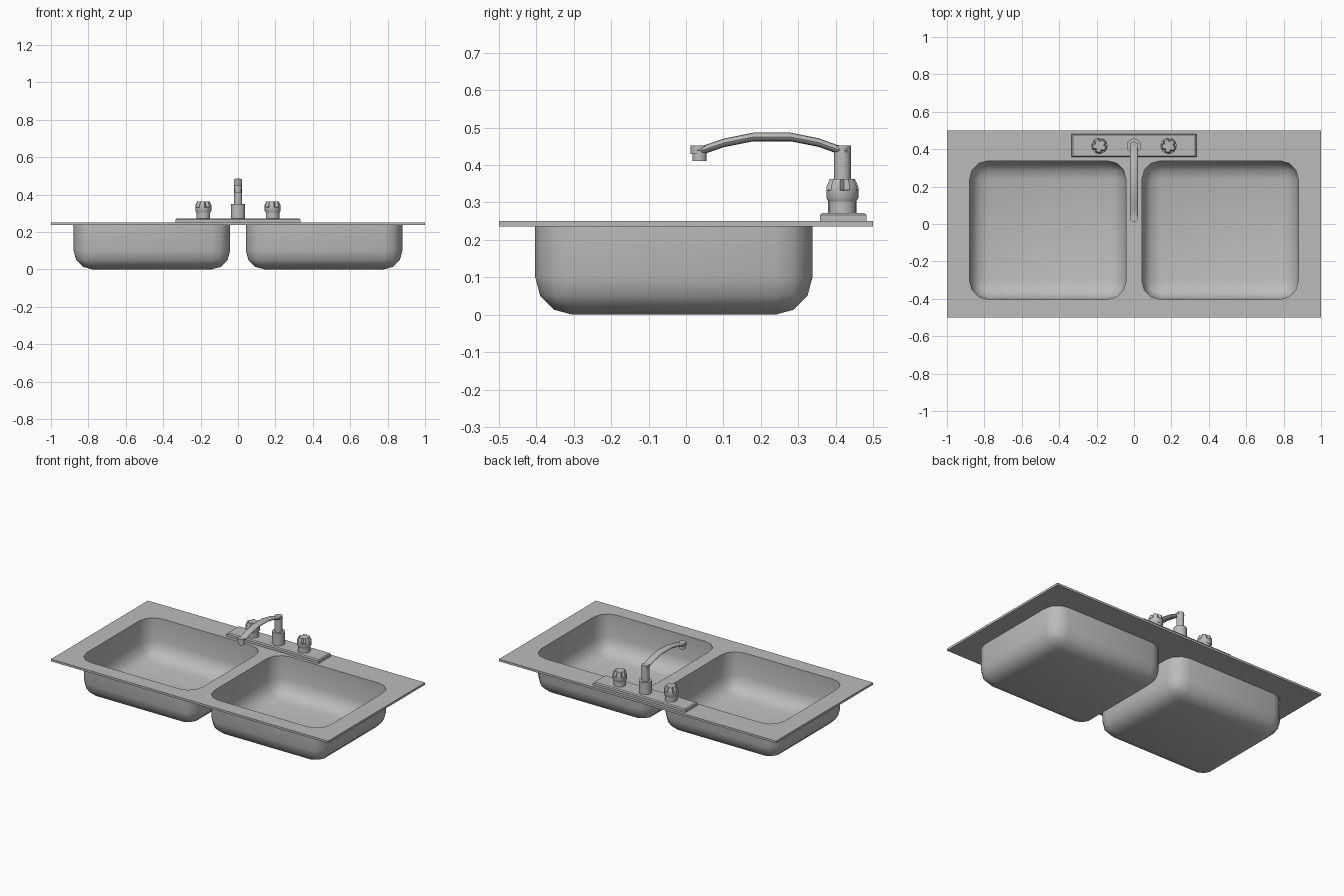
import bpy, bmesh, math
from mathutils import Vector

if "Cube" in bpy.data.objects:
    bpy.data.objects.remove(bpy.data.objects["Cube"], do_unlink=True)

steel = bpy.data.materials.new("steel grey")
steel.use_nodes = True
GREY = (0.5, 0.5, 0.5, 1)
steel.diffuse_color = GREY
steel.node_tree.nodes["Principled BSDF"].inputs["Base Color"].default_value = GREY

RIM_TOP, RIM_LOW = 0.25, 0.236
TAP_Y = 0.418


def finish(name, bm, angle=40):
    """Turn a bmesh into a grey object with sharp edges kept."""
    mesh = bpy.data.meshes.new(name)
    bm.to_mesh(mesh)
    bm.free()
    mesh.materials.append(steel)
    obj = bpy.data.objects.new(name, mesh)
    bpy.context.collection.objects.link(obj)
    bpy.ops.object.select_all(action="DESELECT")
    obj.select_set(True)
    bpy.context.view_layer.objects.active = obj
    bpy.ops.object.shade_smooth_by_angle(angle=math.radians(angle))
    return obj


def box(low, high):
    bm = bmesh.new()
    bmesh.ops.create_cube(bm, size=1)
    low, high = Vector(low), Vector(high)
    for v in bm.verts:
        v.co = (low + high) / 2 + v.co * (high - low)
    return bm


def skin(name, rings):
    """Bridge a list of equal rings and cap both ends."""
    bm = bmesh.new()
    loops = [[bm.verts.new(p) for p in ring] for ring in rings]
    n = len(loops[0])
    for a, b in zip(loops, loops[1:]):
        for i in range(n):
            j = (i + 1) % n
            bm.faces.new((a[i], a[j], b[j], b[i]))
    bm.faces.new(loops[0])
    bm.faces.new(loops[-1])
    bmesh.ops.recalc_face_normals(bm, faces=bm.faces)
    return finish(name, bm)


def lathe(name, x, y, profile, segs=16):
    """Profile rows are radius, height and flute depth."""
    rings = []
    for r, z, flute in profile:
        ring = []
        for i in range(segs):
            a = math.tau * (i + 0.5) / segs
            rad = r - (flute if i % 4 == 0 else 0)
            ring.append((x + rad * math.cos(a), y + rad * math.sin(a), z))
        rings.append(ring)
    return skin(name, rings)


# Basins: rounded open shells, remembering their upper outlines
outlines = []
for side, x0, x1 in (("right", -0.879, -0.042), ("left", 0.042, 0.879)):
    bm = box((x0, -0.403, 0), (x1, 0.338, RIM_LOW))
    top = [f for f in bm.faces if f.normal.z > 0.9]
    bmesh.ops.delete(bm, geom=top, context="FACES_ONLY")
    rounded = [e for e in bm.edges if not e.is_boundary]
    bmesh.ops.bevel(bm, geom=rounded, offset=0.1, segments=3, profile=0.5, affect="EDGES")
    bmesh.ops.reverse_faces(bm, faces=bm.faces)
    outlines.append([(e.verts[0].co.copy(), e.verts[1].co.copy())
                     for e in bm.edges if e.is_boundary])
    finish(side + "_basin", bm)

# Rim: flat sheet with two basin openings
bm = bmesh.new()
corners = [Vector((x, y, RIM_LOW)) for x, y in ((-1, -0.5), (1, -0.5), (1, 0.5), (-1, 0.5))]
edges = list(zip(corners, corners[1:] + corners[:1])) + outlines[0] + outlines[1]
for a, b in edges:
    bm.edges.new((bm.verts.new(a), bm.verts.new(b)))
bmesh.ops.remove_doubles(bm, verts=bm.verts, dist=0.0005)
bmesh.ops.triangle_fill(bm, edges=bm.edges, use_beauty=True)
raised = bmesh.ops.extrude_face_region(bm, geom=bm.faces[:])["geom"]
bmesh.ops.translate(bm, vec=(0, 0, RIM_TOP - RIM_LOW),
                    verts=[g for g in raised if isinstance(g, bmesh.types.BMVert)])
bmesh.ops.recalc_face_normals(bm, faces=bm.faces)
finish("rim", bm)

# Tap plate with a chamfered upper edge
bm = box((-0.333, 0.358, RIM_TOP), (0.333, 0.482, 0.272))
upper = [e for e in bm.edges if all(v.co.z > 0.27 for v in e.verts)]
bmesh.ops.bevel(bm, geom=upper, offset=0.006, segments=1, affect="EDGES")
finish("tap_plate", bm, 20)

# Handles: plain neck under a fluted knob
for side, x in (("right", -0.185), ("left", 0.185)):
    lathe(side + "_handle_neck", x, TAP_Y, [(0.037, 0.27, 0), (0.037, 0.308, 0)])
    lathe(side + "_handle_knob", x, TAP_Y,
          [(0.038, 0.303, 0), (0.043, 0.312, 0), (0.043, 0.332, 0), (0.043, 0.334, 0.013),
           (0.043, 0.342, 0.013), (0.034, 0.363, 0.012), (0.02, 0.363, 0)], 20)

# Spout column
lathe("spout_base", 0, TAP_Y, [(0.039, 0.27, 0), (0.039, 0.35, 0)])
lathe("spout_column", 0, TAP_Y, [(0.023, 0.345, 0), (0.023, 0.452, 0)])

# Spout arm: flattened tube along an arch
path = [(0.43, 0.439), (0.405, 0.442), (0.355, 0.46), (0.28, 0.475),
        (0.18, 0.475), (0.1, 0.459), (0.045, 0.44), (0.03, 0.44)]
rings = []
for y, z in path:
    ring = []
    for i in range(12):
        a = math.tau * i / 12
        ring.append((0.0225 * math.cos(a), y, z + 0.0115 * math.sin(a)))
    rings.append(ring)
skin("spout_arm", rings)

# Nozzle
lathe("nozzle_collar", 0, 0.034, [(0.022, 0.43, 0), (0.022, 0.452, 0)])
lathe("nozzle_tip", 0, 0.036, [(0.019, 0.411, 0), (0.019, 0.435, 0)])
